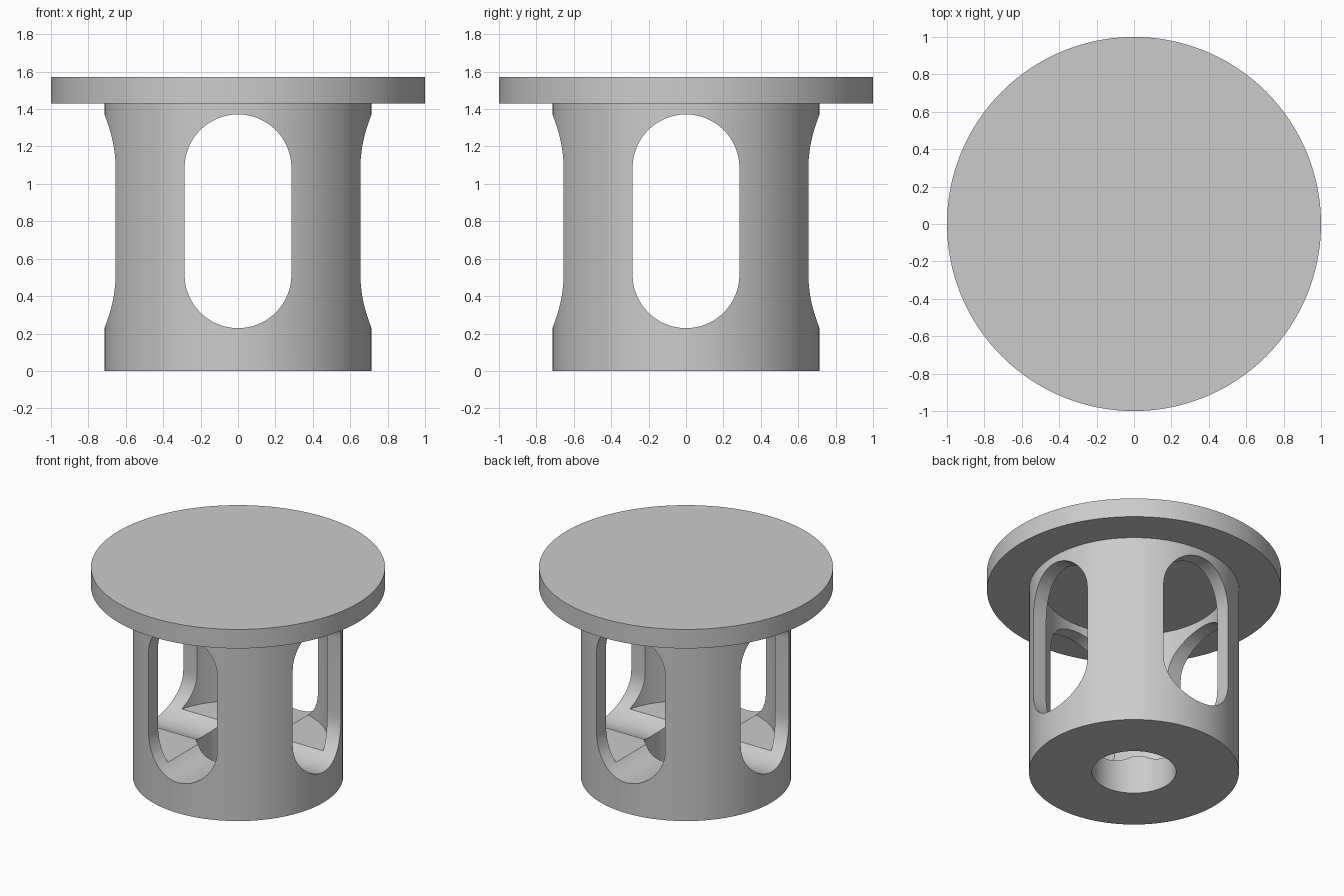
import bpy, bmesh, math
from mathutils import Matrix, Vector

U = 1 / 7            # design unit: flange radius is seven units
SEGMENTS = 128

if "Cube" in bpy.data.objects:
    bpy.data.objects.remove(bpy.data.objects["Cube"], do_unlink=True)

grey = bpy.data.materials.new("plain grey")
grey.use_nodes = True
colour = (0.6, 0.6, 0.6, 1)
grey.diffuse_color = colour
grey.node_tree.nodes["Principled BSDF"].inputs["Base Color"].default_value = colour


def make_object(name, bm):
    bmesh.ops.recalc_face_normals(bm, faces=bm.faces)
    mesh = bpy.data.meshes.new(name)
    bm.to_mesh(mesh)
    bm.free()
    mesh.materials.append(grey)
    obj = bpy.data.objects.new(name, mesh)
    bpy.context.collection.objects.link(obj)
    return obj


def lathe(name, profile):
    bm = bmesh.new()
    verts = [bm.verts.new((r * U, 0, z * U)) for r, z in profile]
    edges = [bm.edges.new(pair) for pair in zip(verts, verts[1:])]
    bmesh.ops.spin(bm, geom=verts + edges, cent=(0, 0, 0), axis=(0, 0, 1),
                   angle=math.tau, steps=SEGMENTS, use_duplicate=False)
    bmesh.ops.remove_doubles(bm, verts=bm.verts, dist=1e-5)
    return make_object(name, bm)


def slot_cutter(name, turn, radius=2, low=3.6, high=7.6, reach=6, steps=32):
    # Round-ended slot running right through the body
    bm = bmesh.new()
    outline = []
    for centre, start in ((high, 0), (low, math.pi)):
        for i in range(steps + 1):
            a = start + math.pi * i / steps
            outline.append(bm.verts.new((radius * U * math.cos(a), -reach * U,
                                         (centre + radius * math.sin(a)) * U)))
    face = bm.faces.new(outline)
    new = bmesh.ops.extrude_face_region(bm, geom=[face])["geom"]
    bmesh.ops.translate(bm, vec=Vector((0, 2 * reach * U, 0)),
                        verts=[v for v in new if isinstance(v, bmesh.types.BMVert)])
    bmesh.ops.rotate(bm, matrix=Matrix.Rotation(turn, 3, "Z"), verts=bm.verts)
    obj = make_object(name, bm)
    obj.hide_render = True
    return obj


# Hollow body, open floor and flange as one turned section
inner = 4.28
housing = lathe("flanged_housing", [
    (0, 11), (7, 11), (7, 10), (5, 10), (5, 0), (2, 0),
    (2, 2), (inner, 2), (inner, 10), (0, 10)])

# Two crossing cuts give the four windows and the floor channels
bpy.context.view_layer.objects.active = housing
housing.select_set(True)
for name, turn in (("front_back_cutter", 0), ("side_cutter", math.pi / 2)):
    cutter = slot_cutter(name, turn)
    mod = housing.modifiers.new(name, "BOOLEAN")
    mod.operation = "DIFFERENCE"
    mod.solver = "EXACT"
    mod.object = cutter
    bpy.ops.object.modifier_apply(modifier=mod.name)
    bpy.data.objects.remove(cutter, do_unlink=True)

bpy.ops.object.shade_smooth_by_angle(angle=math.radians(30))
